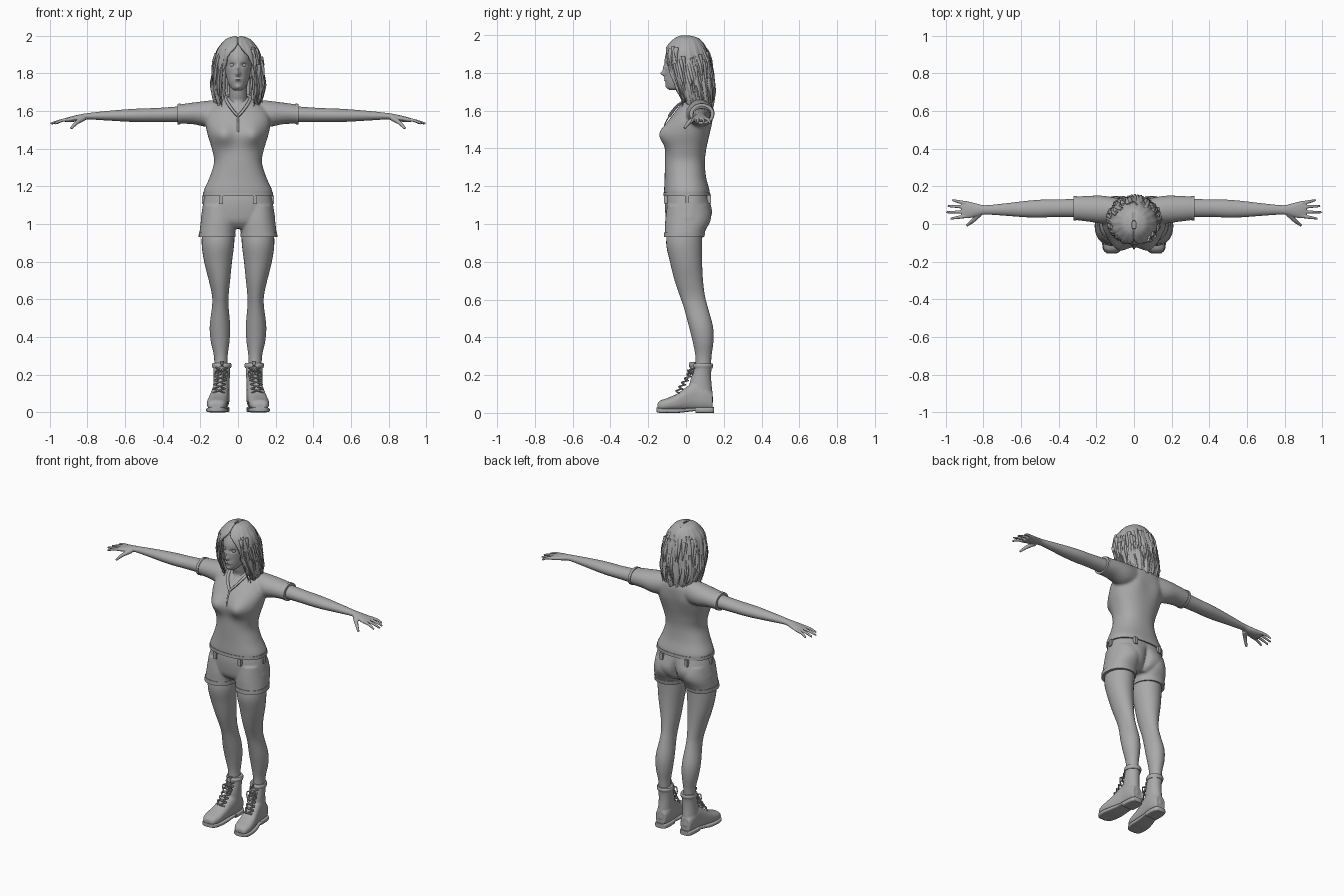
import bpy, bmesh, math, random
from mathutils import Vector

random.seed(4)
old = bpy.data.objects.get("Cube")
if old:
    bpy.data.objects.remove(old, do_unlink=True)

clay = bpy.data.materials.new("clay_grey")
clay.use_nodes = True
clay.diffuse_color = (0.4, 0.4, 0.4, 1)
clay.node_tree.nodes["Principled BSDF"].inputs["Base Color"].default_value = (0.4, 0.4, 0.4, 1)


def spline(rows, steps):
    """Catmull-Rom through rows of equal length."""
    out, last = [], len(rows) - 1
    for i in range(last):
        p = [rows[max(0, min(last, i + k))] for k in (-1, 0, 1, 2)]
        for s in range(steps):
            t = s / steps
            out.append([0.5 * (2 * b + (c - a) * t + (2 * a - 5 * b + 4 * c - d) * t * t
                               + (3 * b - a - 3 * c + d) * t ** 3) for a, b, c, d in zip(*p)])
    return out + [list(rows[-1])]


def skin(bm, rings, closed=True):
    """Bridge rings of points and cap the ends."""
    vs = [[bm.verts.new(p) for p in ring] for ring in rings]
    n = len(vs[0])
    for a, b in zip(vs, vs[1:]):
        for j in range(n if closed else n - 1):
            k = (j + 1) % n
            bm.faces.new((a[j], a[k], b[k], b[j]))
    if closed:
        bm.faces.new(vs[0])
        bm.faces.new(vs[-1])


def loft(bm, axis, rows, n=32, steps=5, power=2.0):
    """Rows give a position on the axis, then low and high limits on the other two."""
    rings = []
    for t, a0, a1, b0, b1 in spline(rows, steps):
        ring = []
        for j in range(n):
            w = 2 * math.pi * j / n
            c, s = math.cos(w), math.sin(w)
            a = (a0 + a1) / 2 + (a1 - a0) / 2 * math.copysign(abs(c) ** (2 / power), c)
            b = (b0 + b1) / 2 + (b1 - b0) / 2 * math.copysign(abs(s) ** (2 / power), s)
            ring.append({"z": (a, b, t), "x": (t, a, b), "y": (a, t, b)}[axis])
        rings.append(ring)
    skin(bm, rings)


def even(rows):
    """Rows of height, half width, front and back."""
    return [(z, -w, w, f, b) for z, w, f, b in rows]


def tube(bm, pts, r0, r1, n=8, steps=4, flat=1.0):
    """Tapering tube through points."""
    path = [Vector(p) for p in spline(pts, steps)]
    rings = []
    for i, p in enumerate(path):
        d = path[min(i + 1, len(path) - 1)] - path[max(i - 1, 0)]
        q = d.to_track_quat("Z", "Y")
        r = r0 + (r1 - r0) * i / (len(path) - 1)
        rings.append([p + q @ Vector((r * math.cos(w), r * flat * math.sin(w), 0))
                      for w in (2 * math.pi * j / n for j in range(n))])
    skin(bm, rings)


def bump(bm, centre, radii, push):
    """Push the surface softly around a point."""
    for v in bm.verts:
        e = sum(((v.co[k] - centre[k]) / radii[k]) ** 2 for k in range(3))
        if e < 9:
            v.co += Vector(push) * math.exp(-e)


def finish(bm, name, voxel=0, mirror=False, smooth=3, thick=0, angle=50):
    bmesh.ops.recalc_face_normals(bm, faces=bm.faces)
    me = bpy.data.meshes.new(name)
    bm.to_mesh(me)
    bm.free()
    me.materials.append(clay)
    me.shade_smooth()
    me.set_sharp_from_angle(angle=math.radians(angle))
    ob = bpy.data.objects.new(name, me)
    bpy.context.collection.objects.link(ob)
    if voxel:
        m = ob.modifiers.new("blend", "REMESH")
        m.mode, m.voxel_size, m.use_smooth_shade = "VOXEL", voxel, True
        m = ob.modifiers.new("relax", "SMOOTH")
        m.factor, m.iterations = 0.5, smooth
    if thick:
        m = ob.modifiers.new("thickness", "SOLIDIFY")
        m.thickness, m.offset = thick, -1
    if mirror:
        m = ob.modifiers.new("mirror", "MIRROR")
        m.use_mirror_merge = False
    return ob


# Head with sculpted face
bm = bmesh.new()
loft(bm, "z", even([(1.71, .022, -.088, -.03), (1.722, .036, -.1, 0), (1.75, .052, -.108, .05),
                    (1.79, .064, -.11, .09), (1.84, .072, -.112, .11), (1.89, .075, -.11, .115),
                    (1.94, .065, -.085, .09), (1.975, .035, -.04, .05)]), n=96, steps=12)
bump(bm, (0, -.11, 1.797), (.011, .05, .014), (0, -.024, 0))
bump(bm, (0, -.11, 1.825), (.009, .05, .02), (0, -.01, 0))
bump(bm, (0, -.11, 1.766), (.02, .05, .009), (0, -.009, 0))
bump(bm, (0, -.11, 1.766), (.02, .05, .002), (0, .006, 0))
bump(bm, (0, -.1, 1.727), (.016, .05, .01), (0, -.006, 0))
for s in (-1, 1):
    bump(bm, (s * .03, -.1, 1.845), (.016, .05, .01), (0, .011, 0))
finish(bm, "head")

bm = bmesh.new()
bmesh.ops.create_uvsphere(bm, u_segments=16, v_segments=12, radius=.013)
bmesh.ops.translate(bm, vec=(.03, -.086, 1.844), verts=bm.verts)
finish(bm, "eyes", mirror=True)

bm = bmesh.new()
loft(bm, "z", even([(1.57, .05, -.07, .1), (1.61, .052, -.045, .1), (1.65, .05, -.02, .095),
                    (1.69, .048, -.03, .09), (1.76, .05, -.045, .09)]))
finish(bm, "neck")

# Hair shell: height, half width, front, back, half angle of the face opening
HAIR = [(2.0, .012, -.03, .02, 0), (1.985, .06, -.06, .065, 0), (1.955, .09, -.092, .095, 3),
        (1.92, .113, -.112, .112, 18), (1.87, .125, -.117, .13, 32), (1.8, .133, -.108, .143, 38),
        (1.74, .138, -.092, .148, 44), (1.68, .133, -.068, .15, 48), (1.625, .115, -.04, .142, 58)]


def hair_point(row, th, grow=0.0):
    z, w, f, b, _ = row
    return Vector(((w + grow) * math.sin(th), (f + b) / 2 - ((b - f) / 2 + grow) * math.cos(th), z))


rows = spline(HAIR, 6)
bm = bmesh.new()
rings = []
for row in rows:
    gap = math.radians(max(row[4], .5))
    ring = []
    fall = min(1, (2 - row[0]) * 5)
    for j in range(121):
        th = gap + (2 * math.pi - 2 * gap) * j / 120
        wave = .004 * fall * (math.sin(17 * th + 12 * row[0]) + .6 * math.sin(41 * th))
        p = hair_point(row, th, wave)
        p.z -= .02 * math.sin(11 * th) * max(0, fall - .6)
        p.z -= .008 * math.exp(-(p.x / .008) ** 2) * (p.y < .06)
        ring.append(p)
    rings.append(ring)
skin(bm, rings, closed=False)
finish(bm, "hair_shell", thick=.014, angle=80)

# Wavy locks over the shell
bm = bmesh.new()
for i in range(44):
    th = math.radians(43 + 274 * i / 43)
    start, end = random.randint(14, 27), random.randint(44, 48)
    ph, pts = random.uniform(0, 6), []
    front = max(0, math.cos(th))
    for k in range(7):
        row = rows[int(start + (end - start) * k / 6)]
        sway = (.05 + .05 * front) * math.sin(ph + k * 1.1) * k / 6
        pts.append(hair_point(row, th + sway, -.003 + .007 * math.sin(ph + k)))
    pts.append(pts[-1] + Vector((random.uniform(-.012, .012), -.006, -random.uniform(.012, .035))))
    tube(bm, pts, .013, .002, flat=.6)
finish(bm, "hair_locks", angle=80)

# Shirt: torso and sleeves blended together
bm = bmesh.new()
loft(bm, "z", even([(1.152, .183, -.116, .125), (1.18, .181, -.116, .124), (1.25, .15, -.113, .106),
                    (1.33, .127, -.112, .1), (1.4, .139, -.11, .108), (1.48, .163, -.112, .125),
                    (1.55, .172, -.088, .138), (1.61, .15, -.045, .142), (1.65, .1, -.012, .13),
                    (1.675, .06, .01, .11)]), n=64, steps=8, power=2.3)
for s in (-1, 1):
    bump(bm, (s * .083, -.11, 1.475), (.058, .1, .06), (0, -.04, 0))
    bump(bm, (s * .08, .13, 1.53), (.05, .06, .07), (0, .008, 0))
    loft(bm, "x", [(s * x, *r) for x, *r in (
        (.08, .01, .135, 1.52, 1.662), (.16, .002, .15, 1.515, 1.655),
        (.24, .012, .15, 1.53, 1.645), (.32, .022, .145, 1.533, 1.634))])
finish(bm, "shirt", voxel=.008, smooth=4)

# Collar, placket and hems
bm = bmesh.new()
tube(bm, [(0, -.088, 1.572), (.025, -.068, 1.6), (.05, -.035, 1.635), (.066, .03, 1.668),
          (.05, .09, 1.682), (0, .112, 1.686)], .009, .009, flat=.8)
finish(bm, "collar", mirror=True)
bm = bmesh.new()
tube(bm, [(0, -.088, 1.572), (0, -.111, 1.53), (0, -.122, 1.48)], .006, .004, flat=.6)
finish(bm, "placket")
bm = bmesh.new()
loft(bm, "x", [(.305, .018, .149, 1.53, 1.64), (.322, .018, .149, 1.529, 1.638)])
finish(bm, "sleeve_cuffs", mirror=True)
bm = bmesh.new()
loft(bm, "z", even([(1.148, .186, -.12, .129), (1.168, .185, -.119, .128)]), n=64, power=2.3)
finish(bm, "shirt_hem")

# Arms and hands
bm = bmesh.new()
loft(bm, "x", [(.27, .035, .135, 1.54, 1.628), (.42, .037, .13, 1.541, 1.617),
               (.5, .034, .129, 1.541, 1.614), (.58, .036, .122, 1.543, 1.61),
               (.7, .045, .108, 1.55, 1.6), (.79, .05, .1, 1.555, 1.59),
               (.83, .043, .107, 1.549, 1.584), (.88, .03, .12, 1.542, 1.573),
               (.915, .032, .12, 1.54, 1.563)])
for y0, x1, y1 in ((.042, .975, .028), (.066, .998, .062), (.09, .99, .095), (.111, .965, .128)):
    tube(bm, [(.89, y0, 1.556), (.935, (y0 + y1) / 2, 1.55), (x1, y1, 1.533)], .0115, .006)
tube(bm, [(.82, .055, 1.562), (.855, .018, 1.54), (.888, -.008, 1.507)], .016, .007)
finish(bm, "arms", voxel=.004, mirror=True)

# Shorts: hips and legs blended together
bm = bmesh.new()
loft(bm, "z", even([(1.17, .17, -.105, .115), (1.12, .183, -.112, .125), (1.06, .193, -.11, .128),
                    (1.01, .195, -.1, .115), (.975, .15, -.07, .08)]), n=64, steps=8, power=2.3)
for s in (-1, 1):
    loft(bm, "z", [(z, *sorted((s * a, s * b)), f, k) for z, a, b, f, k in (
        (1.1, .02, .185, -.1, .11), (1.02, .01, .197, -.11, .122),
        (.96, .014, .204, -.112, .1), (.93, .018, .206, -.113, .092))], power=2.2)
    bump(bm, (s * .085, .125, 1.06), (.06, .08, .055), (0, .016, 0))
bump(bm, (0, .13, 1.03), (.018, .06, .07), (0, -.03, 0))
finish(bm, "shorts", voxel=.007)

bm = bmesh.new()
loft(bm, "z", [(.93, .014, .209, -.117, .096), (.956, .012, .208, -.116, .102)], power=2.2)
finish(bm, "shorts_cuffs", mirror=True)

# Belt loops
bm = bmesh.new()
for x, y in ((.09, -.107), (.182, .005), (.09, .122)):
    made = bmesh.ops.create_cube(bm, size=1)["verts"]
    bmesh.ops.scale(bm, vec=(.02, .02, .045), verts=made)
    bmesh.ops.translate(bm, vec=(x, y, 1.13), verts=made)
finish(bm, "belt_loops", mirror=True)

# Bare legs
bm = bmesh.new()
loft(bm, "z", [(1.0, .02, .185, -.09, .09), (.9, .02, .193, -.105, .085), (.8, .032, .18, -.085, .085),
               (.7, .042, .155, -.06, .09), (.62, .05, .138, -.033, .1), (.56, .05, .138, -.012, .115),
               (.46, .042, .15, .015, .142), (.38, .045, .145, .035, .145),
               (.3, .055, .128, .05, .135), (.22, .055, .125, .05, .13)])
finish(bm, "legs", mirror=True)

# Boots
bm = bmesh.new()
loft(bm, "y", [(-.152, .09, .145, .012, .048), (-.135, .07, .16, .012, .066), (-.1, .058, .166, .012, .078),
               (-.05, .054, .16, .012, .1), (0, .05, .148, .012, .135), (.05, .045, .138, .012, .165),
               (.1, .045, .134, .012, .15), (.14, .056, .125, .015, .11)], power=2.5)
loft(bm, "z", [(.06, .05, .132, .02, .145), (.12, .046, .132, .015, .139), (.17, .044, .13, .022, .134),
               (.22, .042, .13, .038, .134), (.255, .039, .134, .046, .14)])
finish(bm, "boots", voxel=.005, mirror=True)

bm = bmesh.new()
loft(bm, "z", [(.235, .038, .134, .04, .139), (.25, .034, .138, .038, .144), (.262, .038, .135, .046, .14)])
tube(bm, [(.087, .03, .2), (.086, .034, .235), (.085, .034, .27)], .024, .018, flat=.3)
finish(bm, "boot_collars", mirror=True)

# Soles: front tread and heel block
bm = bmesh.new()
loft(bm, "y", [(-.156, .09, .145, .004, .028), (-.138, .068, .163, 0, .026), (-.1, .055, .169, 0, .024),
               (-.04, .051, .162, 0, .024), (.03, .05, .142, .008, .026), (.06, .048, .138, .01, .028)], power=5)
loft(bm, "y", [(.05, .046, .137, 0, .03), (.1, .044, .136, 0, .03),
               (.135, .05, .13, 0, .03), (.148, .062, .12, 0, .03)], power=5)
finish(bm, "boot_soles", mirror=True)

# Laces crossing over the instep
bm = bmesh.new()
for i in range(6):
    y, z = -.047 + .0165 * i - .0005 * i * i, .108 + .022 * i
    mid = .102 - .003 * i
    for s in (-1, 1):
        tube(bm, [(mid - s * .03, y + .014, z - .004), (mid, y - .006, z + .008),
                  (mid + s * .03, y + .022, z + .018)], .0045, .0045, n=6)
for s in (-1, 1):
    tube(bm, [(.088, .02, .215), (.088 + s * .02, .008, .225), (.088 + s * .034, .014, .205),
              (.088 + s * .02, .005, .17)], .004, .004, n=6)
finish(bm, "boot_laces", mirror=True)
